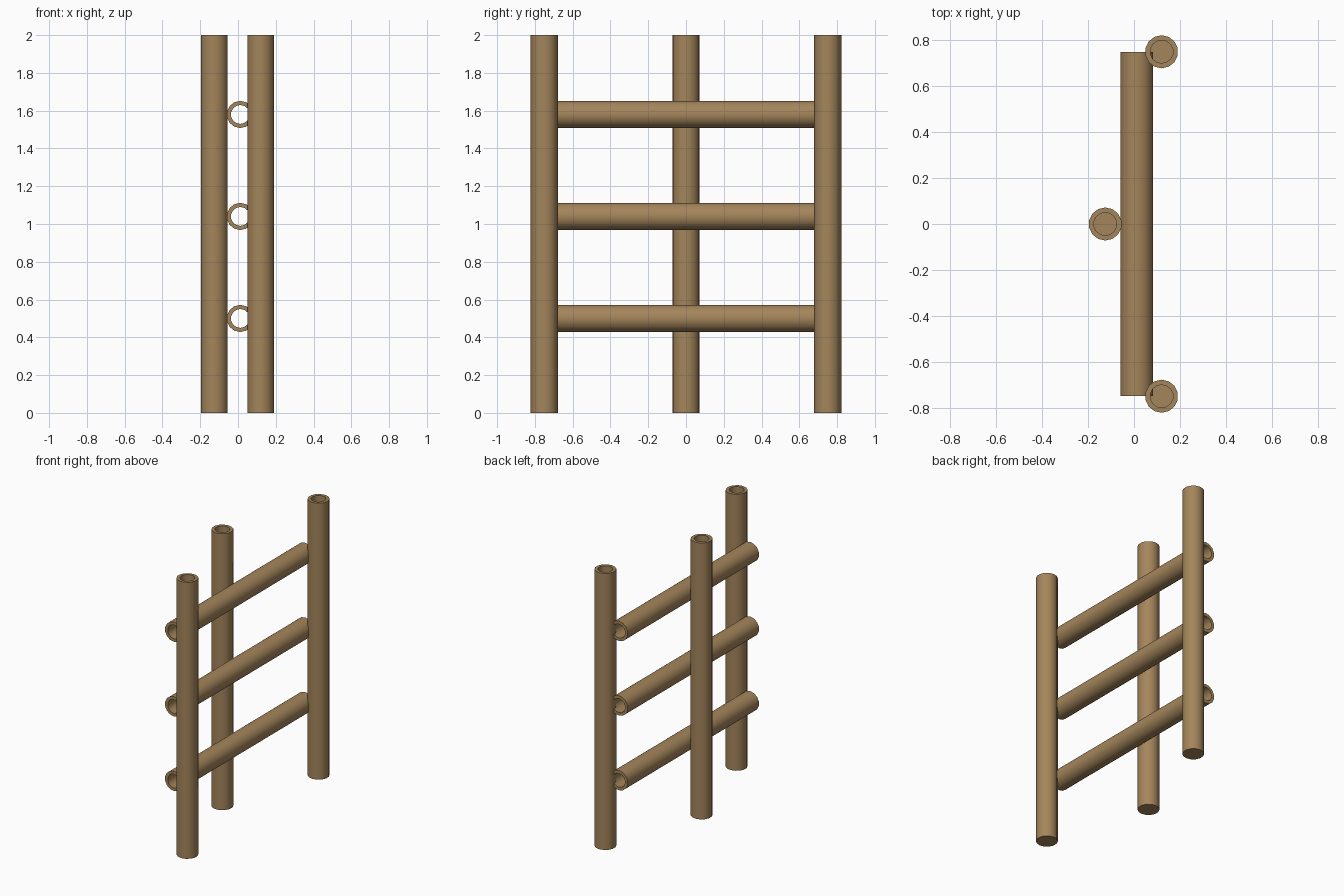
import bpy
import bmesh
import math
from mathutils import Matrix

if "Cube" in bpy.data.objects:
    bpy.data.objects.remove(bpy.data.objects["Cube"], do_unlink=True)

SIDES = 14
OUTER, INNER = 0.072, 0.05

wood = bpy.data.materials.new("brown_wood")
wood.use_nodes = True
colour = (0.37, 0.235, 0.105, 1)
wood.diffuse_color = colour
wood.node_tree.nodes["Principled BSDF"].inputs["Base Color"].default_value = colour


def tube(name, length, location, tilt=0.0, closed=False):
    """Hollow pole running along z from the origin, optionally with a closed foot."""
    bm = bmesh.new()

    def ring(radius, z):
        return bmesh.ops.create_circle(
            bm, segments=SIDES, radius=radius,
            matrix=Matrix.Translation((0, 0, z)))["verts"]

    # Outer wall, top rim, inner wall and foot rim as one closed loop of rings
    rings = [ring(OUTER, 0), ring(OUTER, length), ring(INNER, length),
             ring(INNER, 0.01 if closed else 0)]
    pairs = list(zip(rings, rings[1:]))
    if not closed:
        pairs.append((rings[-1], rings[0]))
    for a, b in pairs:
        for i in range(SIDES):
            j = (i + 1) % SIDES
            bm.faces.new((a[i], a[j], b[j], b[i]))
    if closed:
        bm.faces.new(rings[0])
        bm.faces.new(rings[-1])
    bmesh.ops.recalc_face_normals(bm, faces=bm.faces)

    mesh = bpy.data.meshes.new(name)
    bm.to_mesh(mesh)
    bm.free()
    mesh.materials.append(wood)
    obj = bpy.data.objects.new(name, mesh)
    obj.location = location
    obj.rotation_euler.x = tilt
    bpy.context.collection.objects.link(obj)
    bpy.ops.object.select_all(action="DESELECT")
    obj.select_set(True)
    bpy.context.view_layer.objects.active = obj
    bpy.ops.object.shade_smooth_by_angle(angle=math.radians(40))


# Upright posts: two on the left side, one in the middle of the right side
for name, x, y in (("front_post", 0.12, -0.75),
                   ("back_post", 0.12, 0.75),
                   ("middle_post", -0.125, 0)):
    tube(name, 2, (x, y, 0), closed=True)

# Horizontal rails, open at both ends
for name, z in (("lower_rail", 0.5), ("middle_rail", 1.04), ("upper_rail", 1.58)):
    tube(name, 1.5, (0.012, 0.75, z), tilt=math.pi / 2)
